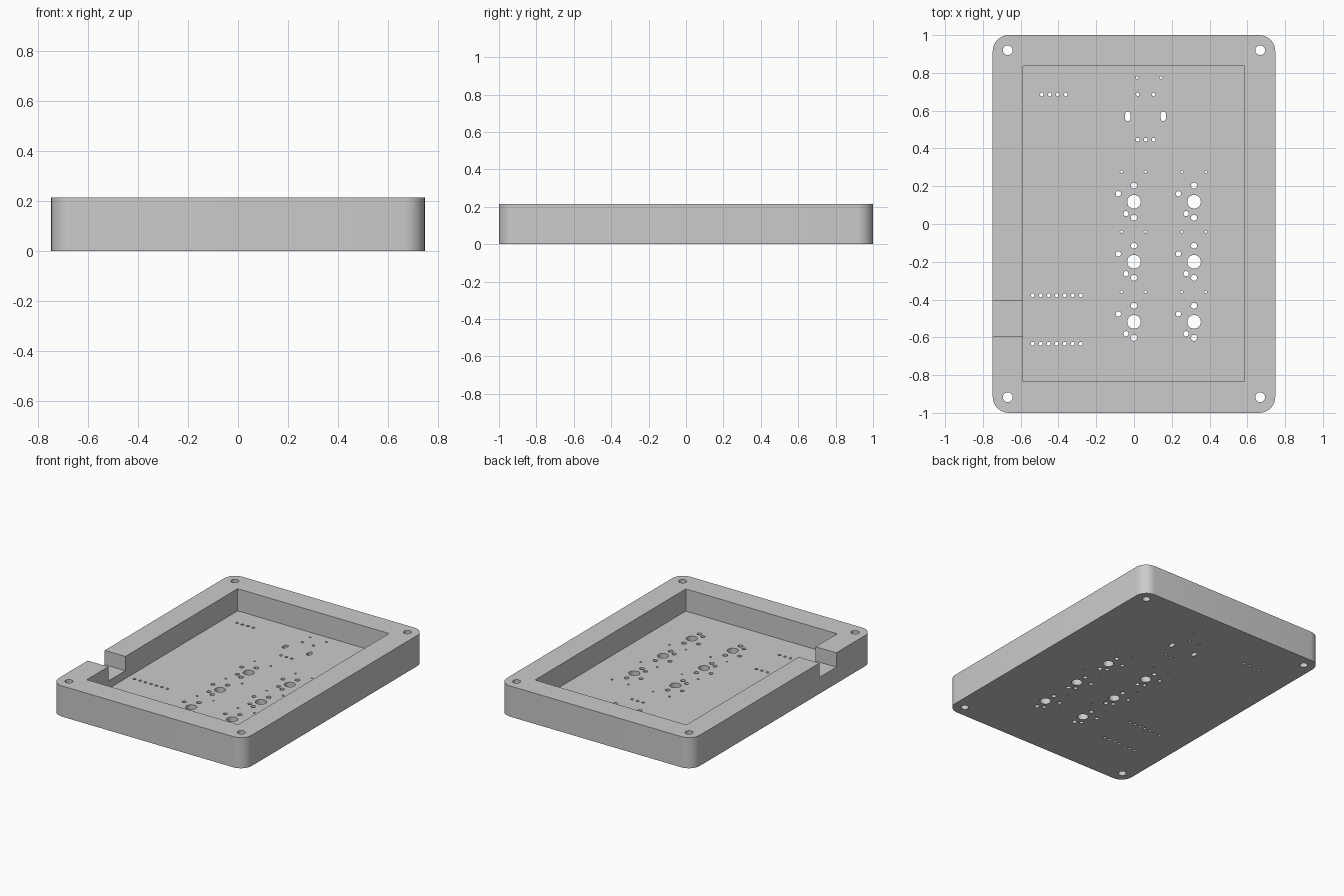
import bpy, bmesh
from math import sin, cos, pi

old = bpy.data.objects.get("Cube")
if old:
    bpy.data.objects.remove(old, do_unlink=True)

HEIGHT, FLOOR, NOTCH_Z = 0.215, 0.06, 0.115

grey = bpy.data.materials.new("light grey")
grey.use_nodes = True
colour = (0.6, 0.6, 0.6, 1)
grey.diffuse_color = colour
grey.node_tree.nodes["Principled BSDF"].inputs["Base Color"].default_value = colour


def rounded(x, y, hx, hy, r, steps):
    """Outline of a rectangle with rounded corners (a circle if hx = hy = r)."""
    pts = []
    for i, (sx, sy) in enumerate([(1, 1), (-1, 1), (-1, -1), (1, -1)]):
        for k in range(steps + 1):
            a = (i + k / steps) * pi / 2
            p = (x + sx * (hx - r) + r * cos(a), y + sy * (hy - r) + r * sin(a))
            if not any(abs(p[0] - q[0]) + abs(p[1] - q[1]) < 1e-5 for q in pts):
                pts.append(p)
    return pts


def circle(x, y, r):
    return rounded(x, y, r, r, r, 6 if r > 0.02 else 4)


def box(x0, x1, y0, y1):
    return [(x0, y0), (x1, y0), (x1, y1), (x0, y1)]


def prisms(name, outlines, z0, z1):
    """One object made of upright prisms over the given outlines."""
    bm = bmesh.new()
    for pts in outlines:
        low = [bm.verts.new((x, y, z0)) for x, y in pts]
        high = [bm.verts.new((x, y, z1)) for x, y in pts]
        bm.faces.new(low[::-1])
        bm.faces.new(high)
        for i in range(len(pts)):
            j = (i + 1) % len(pts)
            bm.faces.new((low[i], low[j], high[j], high[i]))
    mesh = bpy.data.meshes.new(name)
    bm.to_mesh(mesh)
    bm.free()
    mesh.materials.append(grey)
    obj = bpy.data.objects.new(name, mesh)
    bpy.context.collection.objects.link(obj)
    return obj


def cut(target, outlines, z0, z1):
    cutter = prisms("cutter", outlines, z0, z1)
    cutter.hide_render = True
    mod = target.modifiers.new("cut", "BOOLEAN")
    mod.operation, mod.solver, mod.object = "DIFFERENCE", "EXACT", cutter
    bpy.ops.object.modifier_apply(modifier=mod.name)
    bpy.data.objects.remove(cutter, do_unlink=True)


# Tray body
tray = prisms("tray", [rounded(0, 0, 0.748, 1, 0.085, 8)], 0, HEIGHT)
bpy.ops.object.select_all(action="DESELECT")
tray.select_set(True)
bpy.context.view_layer.objects.active = tray

# Pocket, and cable notch through the right wall
cut(tray, [box(-0.588, 0.585, -0.833, 0.836)], FLOOR, 0.4)
cut(tray, [box(-0.9, -0.5, -0.595, -0.407)], NOTCH_Z, 0.4)

# Corner screw holes
holes = [circle(x, y, 0.026) for x in (-0.668, 0.668) for y in (-0.917, 0.92)]

# Switch footprints: centre hole, pegs, pins and a pair of tiny diode holes
for cx in (0, 0.318):
    for row in range(3):
        cy = 0.118 - 0.318 * row
        for dx, dy, r in [(0, 0, 0.036), (0, 0.085, 0.016), (0, -0.085, 0.016),
                          (-0.083, 0.042, 0.014), (-0.042, -0.063, 0.014),
                          (-0.066, 0.159, 0.007), (0.061, 0.159, 0.007)]:
            holes.append(circle(cx + dx, cy + dy, r))

# Straight rows of pin holes: first x, y, spacing, count, radius
for x, y, step, count, r in [(-0.536, -0.378, 0.0424, 7, 0.01),
                             (-0.536, -0.634, 0.0424, 7, 0.01),
                             (-0.488, 0.686, 0.0424, 4, 0.01),
                             (0.02, 0.446, 0.0424, 3, 0.01),
                             (0.02, 0.686, 0.084, 2, 0.009),
                             (0.017, 0.775, 0.126, 2, 0.007)]:
    holes += [circle(x + step * i, y, r) for i in range(count)]

# Two oblong slots
holes += [rounded(x, 0.57, 0.014, 0.026, 0.0139, 4) for x in (-0.033, 0.155)]
cut(tray, holes, -0.1, 0.4)

bpy.ops.object.shade_smooth_by_angle(angle=pi / 6)
